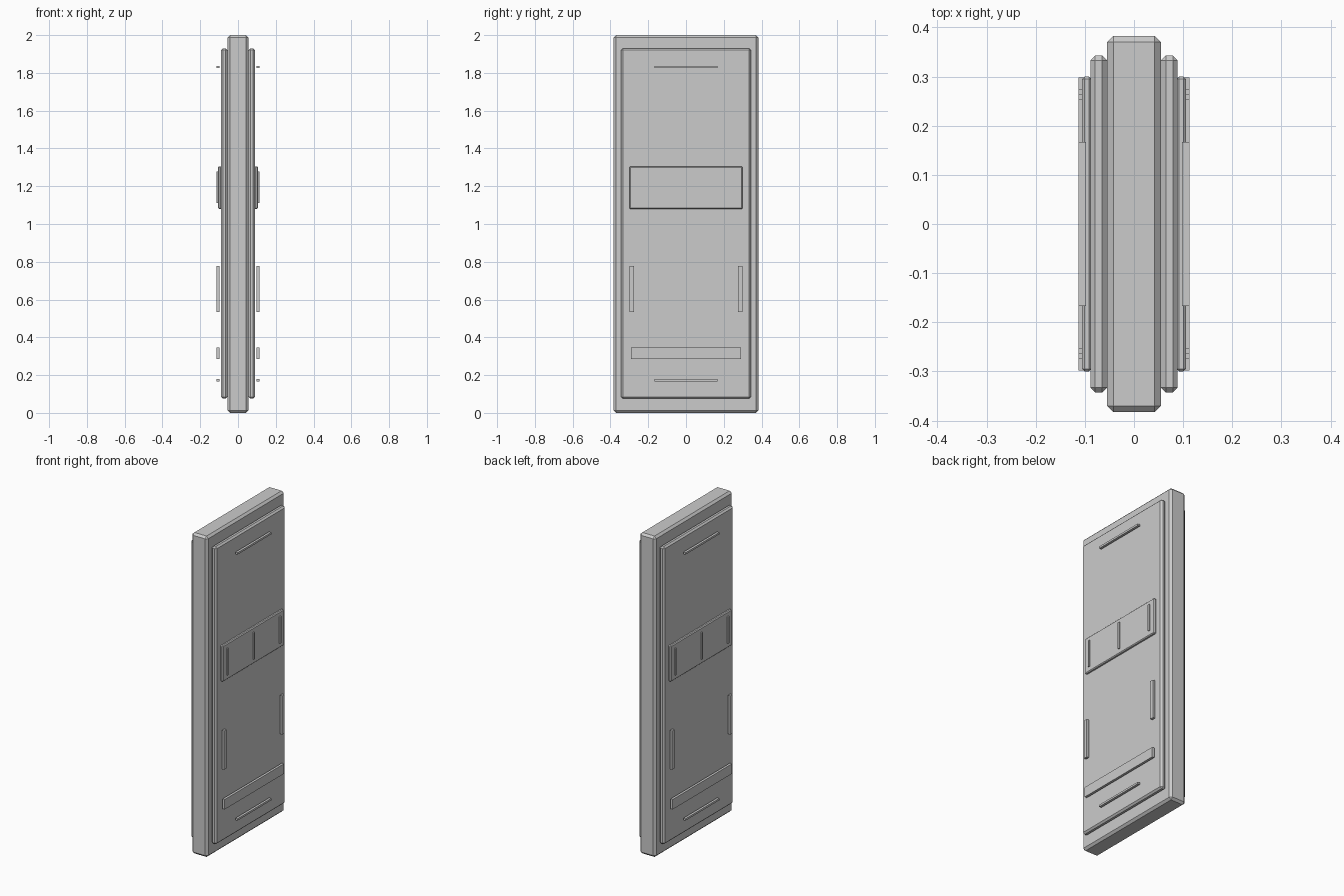
import bpy
import bmesh
from mathutils import Vector

cube = bpy.data.objects.get("Cube")
if cube:
    bpy.data.objects.remove(cube, do_unlink=True)

GREY = (0.6, 0.6, 0.6, 1.0)
grey = bpy.data.materials.new("plain grey")
grey.use_nodes = True
grey.diffuse_color = GREY
grey.node_tree.nodes["Principled BSDF"].inputs["Base Color"].default_value = GREY


def box(name, x, y, z, chamfer=0.0):
    """Box spanning the (low, high) pairs, with flat chamfered edges."""
    low, high = (Vector(corner) for corner in zip(x, y, z))
    bm = bmesh.new()
    bmesh.ops.create_cube(bm, size=1)
    bmesh.ops.scale(bm, vec=high - low, verts=bm.verts)
    bmesh.ops.translate(bm, vec=(low + high) / 2, verts=bm.verts)
    if chamfer:
        bmesh.ops.bevel(bm, geom=bm.edges[:], offset=chamfer, segments=1,
                        profile=0.5, affect='EDGES')
    mesh = bpy.data.meshes.new(name)
    bm.to_mesh(mesh)
    bm.free()
    mesh.materials.append(grey)
    obj = bpy.data.objects.new(name, mesh)
    bpy.context.collection.objects.link(obj)
    return obj


def both_faces(name, x, y, z, chamfer=0.0):
    """Same part on the left and right faces of the slab."""
    box("left_" + name, x, y, z, chamfer)
    box("right_" + name, (-x[1], -x[0]), y, z, chamfer)


# Core slab
box("slab", (-0.055, 0.055), (-0.383, 0.383), (0, 2), 0.013)

# Raised panel and the band across its middle
both_faces("panel", (0.055, 0.089), (-0.343, 0.343), (0.075, 1.93), 0.01)
both_faces("band", (0.087, 0.106), (-0.3, 0.3), (1.08, 1.305), 0.005)

# Thin trim standing just off the panel
TRIM = (0.098, 0.113)
both_faces("top_line", TRIM, (-0.167, 0.167), (1.825, 1.837))
both_faces("bottom_line", TRIM, (-0.167, 0.167), (0.167, 0.179))
both_faces("lower_strip", TRIM, (-0.292, 0.292), (0.285, 0.347))

# Upright trim: side bars, and the three bars on the band
for side, y in (("front", -0.286), ("back", 0.286)):
    both_faces(side + "_side_bar", TRIM, (y - 0.012, y + 0.012), (0.535, 0.777))
for side, y in (("front", -0.259), ("middle", 0), ("back", 0.259)):
    both_faces(side + "_band_bar", TRIM, (y - 0.006, y + 0.006), (1.11, 1.277))
